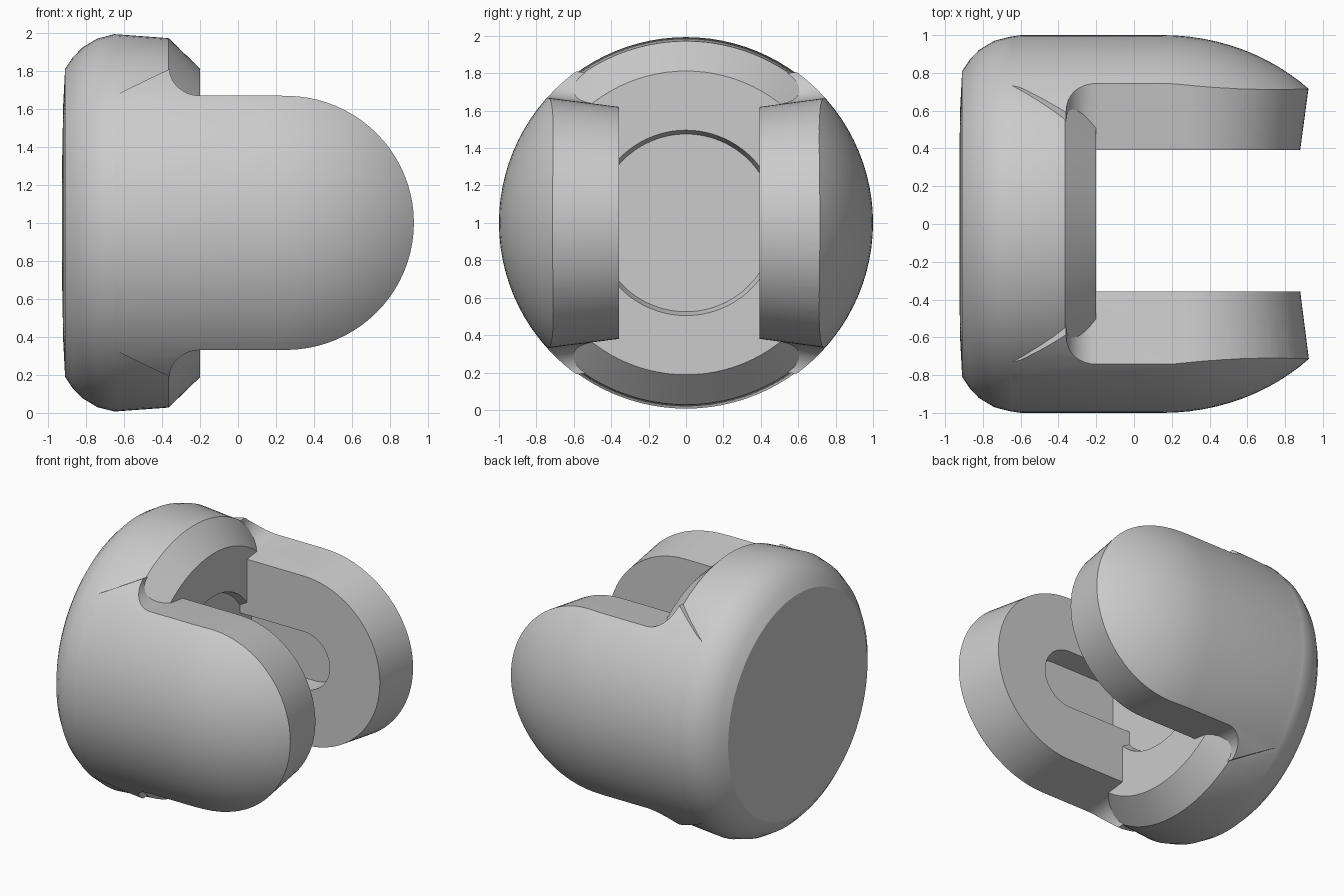
import bpy, bmesh
from math import pi, sin, cos, sqrt
from mathutils import Vector, Matrix

cube = bpy.data.objects.get("Cube")
if cube:
    bpy.data.objects.remove(cube, do_unlink=True)

grey = bpy.data.materials.new("plain grey")
grey.use_nodes = True
grey.diffuse_color = (0.6, 0.6, 0.6, 1)
grey.node_tree.nodes["Principled BSDF"].inputs["Base Color"].default_value = (0.6, 0.6, 0.6, 1)


def finish(name, bm):
    bmesh.ops.recalc_face_normals(bm, faces=bm.faces[:])
    mesh = bpy.data.meshes.new(name)
    bm.to_mesh(mesh)
    bm.free()
    mesh.materials.append(grey)
    obj = bpy.data.objects.new(name, mesh)
    bpy.context.collection.objects.link(obj)
    return obj


def revolve(name, profile, steps=96):
    """Turn (x, radius) points about the lengthwise axis at z = 1."""
    bm = bmesh.new()
    rings = []
    for x, r in profile:
        rings.append([bm.verts.new((x, r * cos(2 * pi * i / steps), 1 + r * sin(2 * pi * i / steps)))
                      for i in range(steps)])
    for a, b in zip(rings, rings[1:]):
        for i in range(steps):
            j = (i + 1) % steps
            bm.faces.new((a[i], a[j], b[j], b[i]))
    bm.faces.new(rings[0])
    bm.faces.new(rings[-1])
    return finish(name, bm)


def loft(name, outline_a, y_a, outline_b, y_b):
    """Join two matching (x, height) outlines across y."""
    bm = bmesh.new()
    rings = [[bm.verts.new((x, y, 1 + h)) for x, h in outline]
             for outline, y in ((outline_a, y_a), (outline_b, y_b))]
    n = len(rings[0])
    for i in range(n):
        j = (i + 1) % n
        bm.faces.new((rings[0][i], rings[0][j], rings[1][j], rings[1][i]))
    for ring in rings:
        bm.faces.new(ring)
    return finish(name, bm)


def combine(target, tool, operation):
    mod = target.modifiers.new(operation.lower(), "BOOLEAN")
    mod.operation = operation
    mod.solver = "EXACT"
    mod.object = tool
    bpy.context.view_layer.objects.active = target
    bpy.ops.object.modifier_apply(modifier=mod.name)
    bpy.data.objects.remove(tool, do_unlink=True)


CENTRE = 0.26  # middle of the rounded arm ends


def round_end(r, steps=40):
    return [(CENTRE + r * sin(pi * i / steps), r * cos(pi * i / steps)) for i in range(steps + 1)]


def arm_outline(r):
    """Rounded tongue with a fillet flaring into the base."""
    fillet = [(-0.2 - 0.16 * sin(a), r + 0.16 * (1 - cos(a)))
              for a in (pi / 2 * i / 8 for i in range(9))]
    top = [(-0.65, r)] + fillet[::-1]
    return top + round_end(r) + [(x, -h) for x, h in top[::-1]]


def slot_outline(r):
    return [(-0.26, r)] + round_end(r) + [(-0.26, -r)]


# Domed base with a chamfered inner rim
base = revolve("clevis", [(-0.925, 0.35), (-0.92, 0.62), (-0.91, 0.81), (-0.87, 0.87), (-0.82, 0.922),
                          (-0.74, 0.97), (-0.65, 0.993), (-0.365, 0.972), (-0.2, 0.812)])

# Shallow round recess in the base
combine(base, revolve("recess_cutter", [(-0.26, 0.475), (-0.1, 0.53)]), "DIFFERENCE")

# Two arms trimmed to a rounded outer shell
shell_profile = [(-0.65, 0.992), (-0.6, 1.0)]
shell_profile += [(0.15 + 1.109 * sin(a), cos(a)) for a in (pi / 2 * i / 24 for i in range(24))]
for side, inner in ((1, 0.392), (-1, 0.357)):
    arm = loft("arm", arm_outline(0.62), side * inner, arm_outline(0.71), side * 1.06)
    combine(arm, revolve("shell", shell_profile), "INTERSECT")
    combine(base, arm, "UNION")

# Round-ended slots on the inner faces of the arms
for side in (1, -1):
    cutter = loft("slot_cutter", slot_outline(0.215), side * 0.3, slot_outline(0.205), side * 0.53)
    combine(base, cutter, "DIFFERENCE")

bpy.ops.object.select_all(action="DESELECT")
base.select_set(True)
bpy.context.view_layer.objects.active = base
bpy.ops.object.shade_smooth_by_angle(angle=pi / 7)
